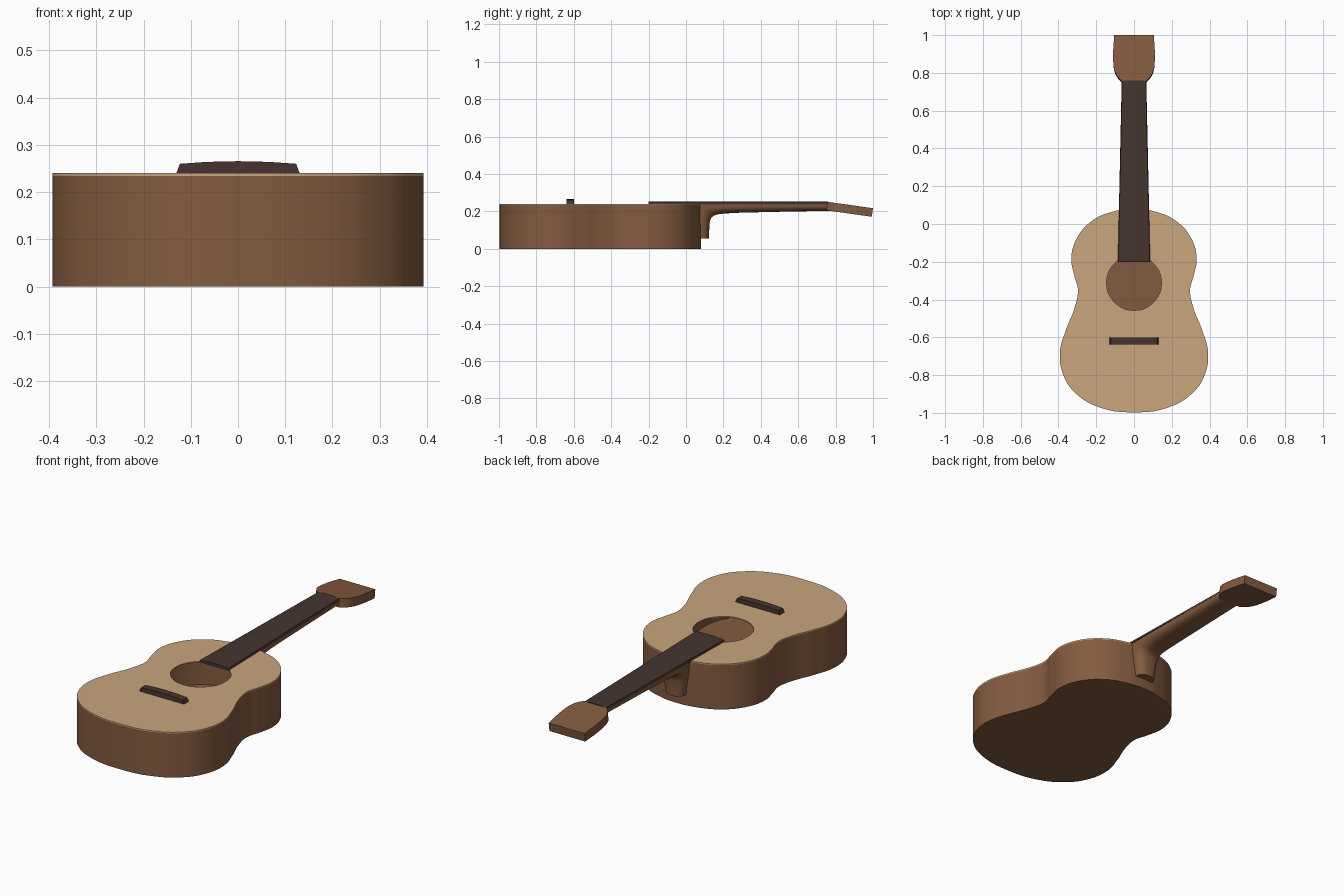
import bpy, bmesh
from math import sin, cos, pi, radians, copysign

if "Cube" in bpy.data.objects:
    bpy.data.objects.remove(bpy.data.objects["Cube"])


def material(name, rgb):
    m = bpy.data.materials.new(name)
    m.diffuse_color = (*rgb, 1)
    m.use_nodes = True
    m.node_tree.nodes["Principled BSDF"].inputs["Base Color"].default_value = m.diffuse_color
    return m


WOOD = material("brown_wood", (0.23, 0.105, 0.05))
SPRUCE = material("pale_wood", (0.58, 0.38, 0.21))
DARK = material("dark_wood", (0.06, 0.036, 0.029))


def finish(obj, mat, angle=35):
    obj.data.materials.clear()
    obj.data.materials.append(mat)
    bpy.ops.object.select_all(action='DESELECT')
    obj.select_set(True)
    bpy.context.view_layer.objects.active = obj
    bpy.ops.object.shade_smooth_by_angle(angle=radians(angle))
    return obj


def mirrored(half):
    """Close a right-hand outline by mirroring it across x = 0."""
    return half + [(-x, y) for x, y in reversed(half) if x > 1e-6]


def plate(name, loops, z0, z1, mat, sharp=()):
    """Filled smooth outline (extra loops become holes) extruded from z0 to z1."""
    cu = bpy.data.curves.new(name, 'CURVE')
    cu.dimensions, cu.fill_mode = '2D', 'BOTH'
    cu.extrude, cu.resolution_u = (z1 - z0) / 2, 8
    for loop in loops:
        sp = cu.splines.new('BEZIER')
        sp.bezier_points.add(len(loop) - 1)
        sp.use_cyclic_u = True
        for i, (bp, (x, y)) in enumerate(zip(sp.bezier_points, loop)):
            bp.co = (x, y, 0)
            kind = 'VECTOR' if i in sharp else 'AUTO'
            bp.handle_left_type = bp.handle_right_type = kind
    ob = bpy.data.objects.new(name, cu)
    bpy.context.collection.objects.link(ob)
    bpy.ops.object.select_all(action='DESELECT')
    ob.select_set(True)
    bpy.context.view_layer.objects.active = ob
    bpy.ops.object.convert(target='MESH')
    ob = bpy.context.view_layer.objects.active
    bm = bmesh.new()
    bm.from_mesh(ob.data)
    bmesh.ops.remove_doubles(bm, verts=bm.verts, dist=1e-5)
    bmesh.ops.translate(bm, verts=bm.verts, vec=(0, 0, (z0 + z1) / 2))
    bmesh.ops.recalc_face_normals(bm, faces=bm.faces)
    bm.to_mesh(ob.data)
    bm.free()
    return finish(ob, mat)


def loft(name, rings, mat):
    """Skin closed rings of equal length and cap both ends."""
    bm = bmesh.new()
    vs = [[bm.verts.new(p) for p in r] for r in rings]
    n = len(vs[0])
    for a, b in zip(vs, vs[1:]):
        for i in range(n):
            j = (i + 1) % n
            bm.faces.new((a[i], a[j], b[j], b[i]))
    bm.faces.new(vs[0])
    bm.faces.new(vs[-1])
    bmesh.ops.recalc_face_normals(bm, faces=bm.faces)
    me = bpy.data.meshes.new(name)
    bm.to_mesh(me)
    bm.free()
    ob = bpy.data.objects.new(name, me)
    bpy.context.collection.objects.link(ob)
    return finish(ob, mat)


# Hollow body: back, side walls and soundboard with sound hole
outline = mirrored([(0, 0.08), (0.11, 0.066), (0.22, 0.018), (0.3, -0.07), (0.332, -0.18),
                    (0.317, -0.27), (0.297, -0.35), (0.315, -0.445), (0.36, -0.56),
                    (0.392, -0.68), (0.374, -0.8), (0.305, -0.9), (0.17, -0.975), (0, -0.997)])
inner = [(x * 0.96, (y + 0.46) * 0.97 - 0.46) for x, y in outline]
hole = [(0.145 * cos(i * pi / 4), -0.312 + 0.145 * sin(i * pi / 4)) for i in range(8)]
plate("body_back", [outline], 0, 0.008, WOOD)
plate("body_sides", [outline, inner], 0.008, 0.234, WOOD)
plate("soundboard", [outline, hole], 0.234, 0.24, SPRUCE)

# Bridge: arched bar with sloping ends
arch = [(-0.132, 0.236), (-0.123, 0.26), (-0.065, 0.264), (0, 0.2655),
        (0.065, 0.264), (0.123, 0.26), (0.132, 0.236)]
loft("bridge", [[(x, y, z) for x, z in arch] for y in (-0.638, -0.6)], DARK)


# Fingerboard: tapering, slightly crowned
def board(y, w):
    return [(-w, y, 0.238), (-w + 0.003, y, 0.25), (-w / 2, y, 0.253), (0, y, 0.254),
            (w / 2, y, 0.253), (w - 0.003, y, 0.25), (w, y, 0.238)]


loft("fingerboard", [board(-0.2, 0.086), board(0.76, 0.065)], DARK)


# Neck: D-shaped sections sweeping from the heel cap up and along the neck
def d_section(w, ya, za, yb, zb, n=16, e=0.7):
    ring = []
    for i in range(n + 1):
        a = pi * i / n
        s = max(sin(a), 0) ** e
        x = w * copysign(abs(cos(a)) ** e, cos(a))
        ring.append((x, ya + (yb - ya) * s, za + (zb - za) * s))
    return ring


sections = [(0.054, 0.06, 0.055, 0.122, 0.055), (0.06, 0.06, 0.1, 0.124, 0.1),
            (0.066, 0.06, 0.142, 0.127, 0.142), (0.07, 0.06, 0.175, 0.134, 0.165),
            (0.073, 0.06, 0.21, 0.147, 0.177), (0.075, 0.07, 0.238, 0.17, 0.184),
            (0.075, 0.14, 0.238, 0.21, 0.189), (0.074, 0.24, 0.238, 0.29, 0.193),
            (0.07, 0.5, 0.238, 0.5, 0.198), (0.065, 0.77, 0.238, 0.77, 0.203)]
loft("neck", [d_section(*s) for s in sections], WOOD)

# Headstock: flared plate tilted back
head_half = [(0.065, 0), (0.083, 0.018), (0.101, 0.05), (0.11, 0.115), (0.105, 0.245)]
head = plate("headstock", [mirrored(head_half)], -0.046, 0, WOOD, sharp=(0, 4, 5, 9))
head.rotation_euler.x = radians(-8)
head.location = (0, 0.757, 0.251)
